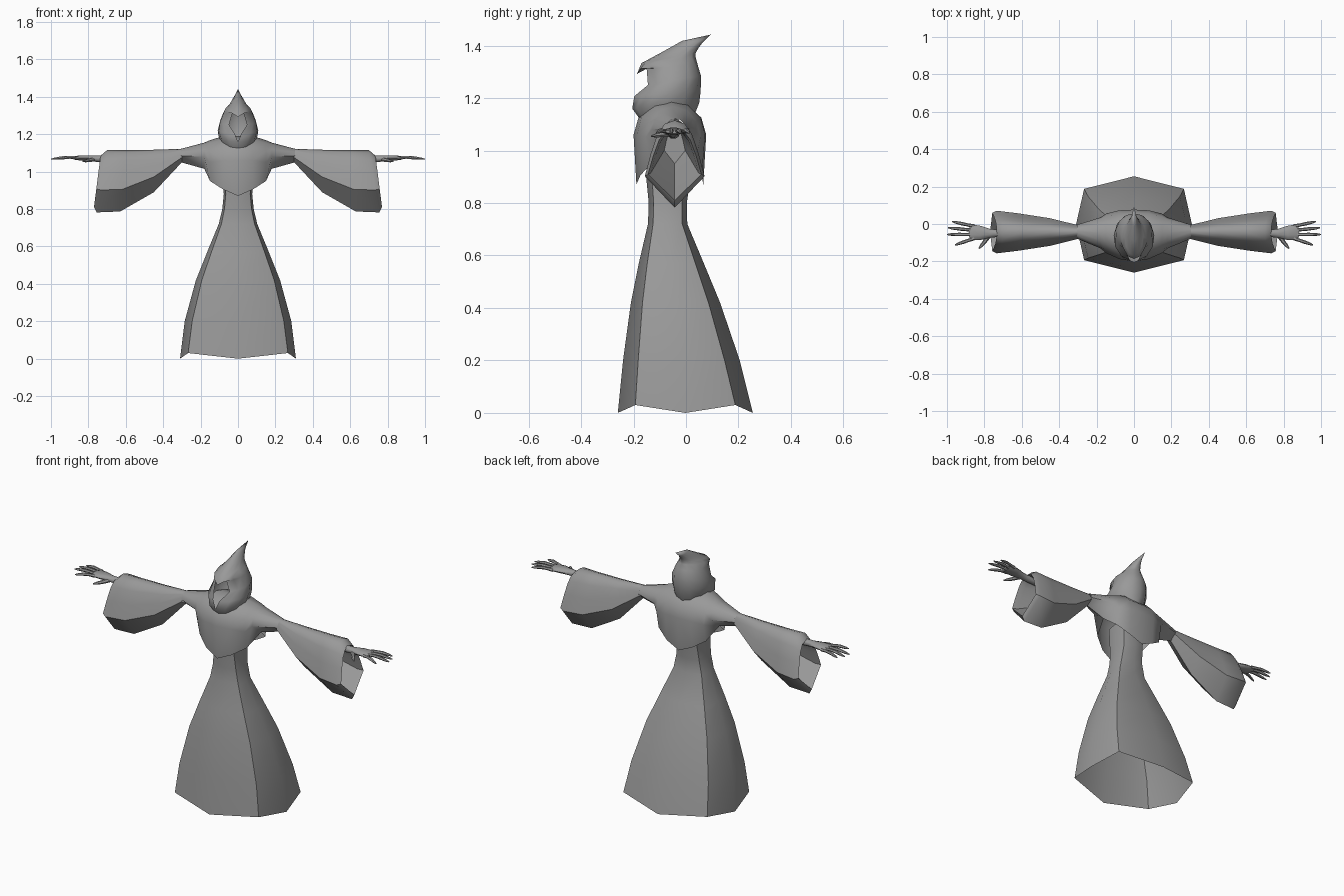
import bpy, math
from mathutils import Vector

if "Cube" in bpy.data.objects:
    bpy.data.objects.remove(bpy.data.objects["Cube"])

cloth = bpy.data.materials.new("grey_cloth")
cloth.diffuse_color = (0.32, 0.32, 0.32, 1)
cloth.use_nodes = True
cloth.node_tree.nodes["Principled BSDF"].inputs["Base Color"].default_value = cloth.diffuse_color


def loft(name, rows, closed=True, caps=(False, False), mirror=False, angle=50):
    """Skin a list of equal-length point rows."""
    n = len(rows[0])
    verts = [p for r in rows for p in r]
    faces = []
    for i in range(len(rows) - 1):
        for j in range(n if closed else n - 1):
            k = (j + 1) % n
            faces.append((i * n + j, i * n + k, (i + 1) * n + k, (i + 1) * n + j))
    if caps[0]:
        faces.append(tuple(reversed(range(n))))
    if caps[1]:
        faces.append(tuple(range(len(verts) - n, len(verts))))
    me = bpy.data.meshes.new(name)
    me.from_pydata(verts, [], faces)
    me.materials.append(cloth)
    ob = bpy.data.objects.new(name, me)
    bpy.context.collection.objects.link(ob)
    # weld coincident points, then smooth with sharp creases kept
    import bmesh
    bm = bmesh.new()
    bm.from_mesh(me)
    bmesh.ops.remove_doubles(bm, verts=bm.verts, dist=0.0005)
    bmesh.ops.recalc_face_normals(bm, faces=bm.faces)
    bm.to_mesh(me)
    bm.free()
    me.shade_smooth()
    me.set_sharp_from_angle(angle=math.radians(angle))
    if mirror:
        m = ob.modifiers.new("mirror", 'MIRROR')
        m.use_clip = True
        m.merge_threshold = 0.001
    return ob


def lerp(a, b, t):
    return a + (b - a) * t


# Skirt: eight-sided bell (z, half width, front y, back y), hem lifted at diagonals
rows = []
for z, w, fy, by in [(0, .31, -.26, .255), (.2, .285, -.24, .205),
                     (.42, .225, -.21, .13), (.57, .165, -.18, .068),
                     (.72, .103, -.145, .005), (.8, .084, -.142, .003),
                     (.88, .076, -.15, .015), (1.02, .085, -.15, .02)]:
    mid, h = (fy + by) / 2, (by - fy) / 2
    lift = .03 if z == 0 else 0
    rows.append([(0, fy, z), (.86 * w, mid - .74 * h, z + lift), (w, mid, z),
                 (.86 * w, mid + .74 * h, z + lift), (0, by, z),
                 (-.86 * w, mid + .74 * h, z + lift), (-w, mid, z),
                 (-.86 * w, mid - .74 * h, z + lift)])
loft("skirt", rows)

# Shoulder cape: (x, front y, back y, top z, widest z, hem z, hem pinch)
rows = []
for x, fy, by, top, wide, hem, pinch in [(0, -.2, .077, 1.19, 1.06, .87, .08),
                                         (.08, -.187, .073, 1.19, 1.06, .905, .1),
                                         (.15, -.155, .055, 1.168, 1.05, .95, .2),
                                         (.18, -.13, .035, 1.155, 1.08, 1.015, 1),
                                         (.305, -.078, -.004, 1.122, 1.085, 1.05, 1)]:
    mid, h = (fy + by) / 2, (by - fy) / 2
    row = [(x, lerp(fy, mid, pinch), hem)]
    for i in range(7):
        a = math.pi * (1 - i / 6)
        row.append((x, mid + h * math.cos(a), wide + (top - wide) * math.sin(a)))
    row.append((x, lerp(by, mid, pinch), hem))
    rows.append(row)
loft("shoulder_cape", rows, closed=False, mirror=True, angle=60)

# Sleeves: kite-shaped bell (x at bottom, x at top, half width, bottom z, top z)
KITE = [(0, 0), (1, .36), (.8, .62), (.58, .84), (.34, .96), (0, 1)]
KITE += [(-u, v) for u, v in KITE[-2:0:-1]]
rows = []
for xb, xt, w, zb, zt in [(.3, .3, .037, 1.05, 1.122), (.45, .45, .074, .89, 1.117),
                          (.63, .6, .1, .787, 1.115), (.755, .7, .114, .782, 1.115),
                          (.77, .735, .102, .81, 1.085), (.74, .7, .092, .822, 1.075),
                          (.5, .5, .04, .95, 1.09)]:
    rows.append([(lerp(xb, xt, v), -.043 + u * w, lerp(zb, zt, v)) for u, v in KITE])
loft("sleeve", rows, caps=(False, True), mirror=True, angle=45)


# Hands: tubes along a path of (x, y, z, side radius, height radius)
def tube(name, path, sides=8):
    pts = [Vector(p[:3]) for p in path]
    rows = []
    for i, p in enumerate(path):
        d = pts[min(i + 1, len(pts) - 1)] - pts[max(i - 1, 0)]
        side = d.cross(Vector((0, 0, 1))).normalized()
        up = side.cross(d).normalized()
        rows.append([tuple(pts[i] + side * p[3] * math.cos(a) + up * p[4] * math.sin(a))
                     for a in (2 * math.pi * k / sides for k in range(sides))])
    loft(name, rows, caps=(True, True), mirror=True)


tube("forearm_and_palm", [(.6, -.048, 1.07, .026, .026), (.735, -.05, 1.068, .02, .019),
                          (.77, -.05, 1.07, .024, .017), (.82, -.048, 1.073, .038, .015),
                          (.865, -.045, 1.073, .042, .012), (.88, -.045, 1.072, .034, .007)], 10)
FINGERS = [("little_finger", -.012, .972, .013), ("ring_finger", -.034, .995, -.02),
           ("middle_finger", -.056, 1.0, -.056), ("index_finger", -.077, .957, -.112)]
for name, y0, x1, y1 in FINGERS:
    path = []
    for t, r, dz in [(0, .011, 0), (.3, .0085, .003), (.55, .0095, .003),
                     (.85, .007, -.003), (1, .003, -.006)]:
        path.append((lerp(.855, x1, t), lerp(y0, y1, t), 1.073 + dz, r, r * .9))
    tube(name, path, 6)
tube("thumb", [(.775, -.06, 1.065, .014, .012), (.795, -.09, 1.06, .011, .01),
               (.815, -.115, 1.057, .009, .008), (.83, -.132, 1.055, .003, .003)], 6)

# Hood: (opening half width, front y, front z, half width, back y, back z)
HOOD = [(0, -.165, 1.105, .07, .03, 1.13), (0, -.205, 1.16, .1, .05, 1.18),
        (.02, -.197, 1.207, .109, .056, 1.228), (.048, -.145, 1.25, .099, .057, 1.285),
        (.03, -.15, 1.312, .078, .045, 1.325), (0, -.187, 1.292, .066, .037, 1.355),
        (0, -.17, 1.333, .05, .037, 1.372), (0, -.09, 1.376, .032, .047, 1.39),
        (0, -.015, 1.418, .014, .062, 1.41), (0, .095, 1.442, 0, .095, 1.442)]
rows = []
for edge, fy, fz, w, by, bz in HOOD:
    a0 = math.asin(edge / w) if w else 0
    row = []
    for i in range(7):
        a = lerp(a0, math.pi, i / 6)
        t = (math.cos(a0) - math.cos(a)) / (math.cos(a0) + 1)
        # the brow peak dips only near the centre line
        zt = t if fz != 1.292 else min(1, t ** .4)
        row.append((w * math.sin(a) if i < 6 else 0, lerp(fy, by, t), lerp(fz, bz, zt)))
    rows.append(row)
loft("hood", rows, closed=False, mirror=True, angle=60)
